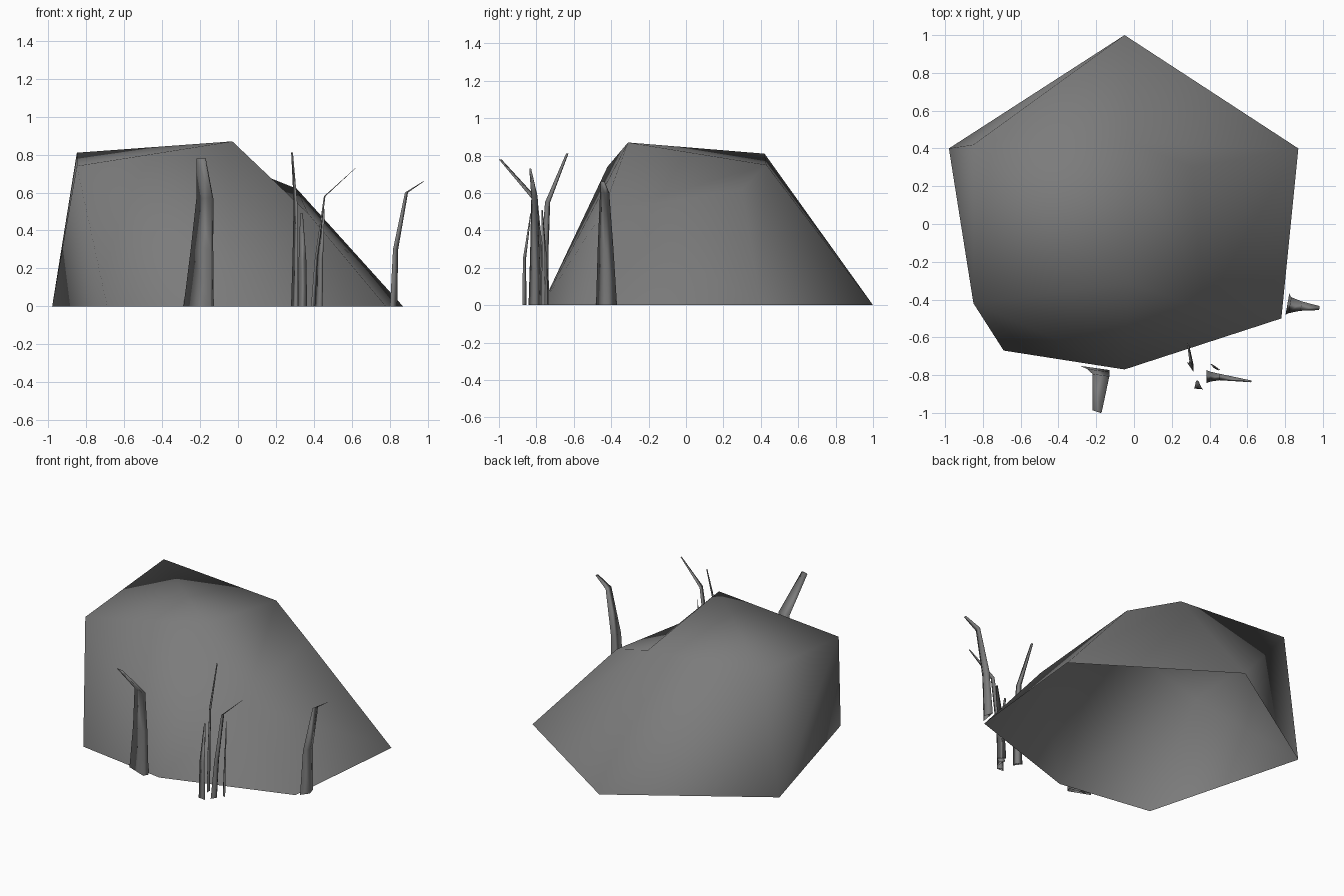
import bpy, bmesh, math
from mathutils import Vector

if "Cube" in bpy.data.objects:
    bpy.data.objects.remove(bpy.data.objects["Cube"])

stone = bpy.data.materials.new("dark_grey")
stone.diffuse_color = (.2, .2, .2, 1)
stone.use_nodes = True
stone.node_tree.nodes["Principled BSDF"].inputs["Base Color"].default_value = stone.diffuse_color


def finish(name, bm):
    me = bpy.data.meshes.new(name)
    bm.to_mesh(me)
    bm.free()
    for p in me.polygons:
        p.use_smooth = True
    me.materials.append(stone)
    ob = bpy.data.objects.new(name, me)
    bpy.context.collection.objects.link(ob)
    return ob


# Boulder: six-sided base and six crown points wrapped in a hull, open underneath
base = [(-.05, 1.0), (-.98, .40), (-.69, -.67), (-.05, -.77), (.78, -.50), (.87, .40)]
crown = [(-.03, -.31, .87), (-.85, .42, .81), (-.85, -.42, .74),
         (-.015, .43, .75), (.31, .30, .62), (.37, -.45, .49)]
bm = bmesh.new()
for x, y in base:
    bm.verts.new((x, y, 0))
tops = [bm.verts.new(p) for p in crown]
bmesh.ops.convex_hull(bm, input=bm.verts)
bmesh.ops.recalc_face_normals(bm, faces=bm.faces)
under = [f for f in bm.faces if all(v.co.z < .001 for v in f.verts)]
bmesh.ops.delete(bm, geom=under, context='FACES')
# Turn the crown diagonal so the right shoulder has a shallow hollow
diagonal = bm.edges.get((tops[0], tops[4]))
if diagonal:
    bmesh.utils.edge_rotate(diagonal, True)
finish("boulder", bm)


def blade(name, angle, rings, shift=0):
    """Three-sided bent blade; each ring is x, y, z, half width, rib depth."""
    a = math.radians(angle)
    w = Vector((math.cos(a), math.sin(a), 0))
    d = Vector((math.sin(a), -math.cos(a), 0))
    bm = bmesh.new()
    loops = []
    for x, y, z, hw, depth in rings:
        c = Vector((x, y, z))
        rib = c + d * depth + w * hw * shift
        loops.append([bm.verts.new(p) for p in (c - w * hw, c + w * hw, rib)])
    for lo, hi in zip(loops, loops[1:]):
        for i in range(3):
            j = (i + 1) % 3
            bm.faces.new((lo[i], lo[j], hi[j], hi[i]))
    bm.faces.new(loops[-1])
    bmesh.ops.recalc_face_normals(bm, faces=bm.faces)
    finish(name, bm)


# Grass blades around the front and right of the boulder
blade("grass_front", -8, [(-.208, -.762, 0, .08, .035), (-.19, -.775, .30, .06, .03),
                          (-.175, -.80, .57, .045, .02), (-.195, -.99, .78, .025, .008)], .85)
blade("grass_right", 80, [(.812, -.425, 0, .057, .028), (.825, -.43, .30, .043, .02),
                          (.885, -.435, .60, .025, .012), (.98, -.445, .66, .011, .003)])
blade("grass_tall_bent", 90, [(.385, -.808, 0, .034, .022), (.405, -.808, .25, .026, .015),
                              (.453, -.81, .58, .017, .008), (.62, -.833, .73, .005, .002)])
blade("grass_tall_straight", 125, [(.297, -.757, 0, .03, .02), (.302, -.755, .28, .024, .016),
                                   (.303, -.74, .55, .017, .012), (.285, -.635, .81, .008, .006)])
blade("grass_short_front", 175, [(.34, -.873, 0, .025, .02), (.34, -.87, .25, .02, .015),
                                 (.335, -.832, .49, .007, .005)])
blade("grass_short_side", -40, [(.425, -.757, 0, .028, .006), (.433, -.757, .25, .02, .005),
                                (.453, -.77, .51, .006, .003)])
